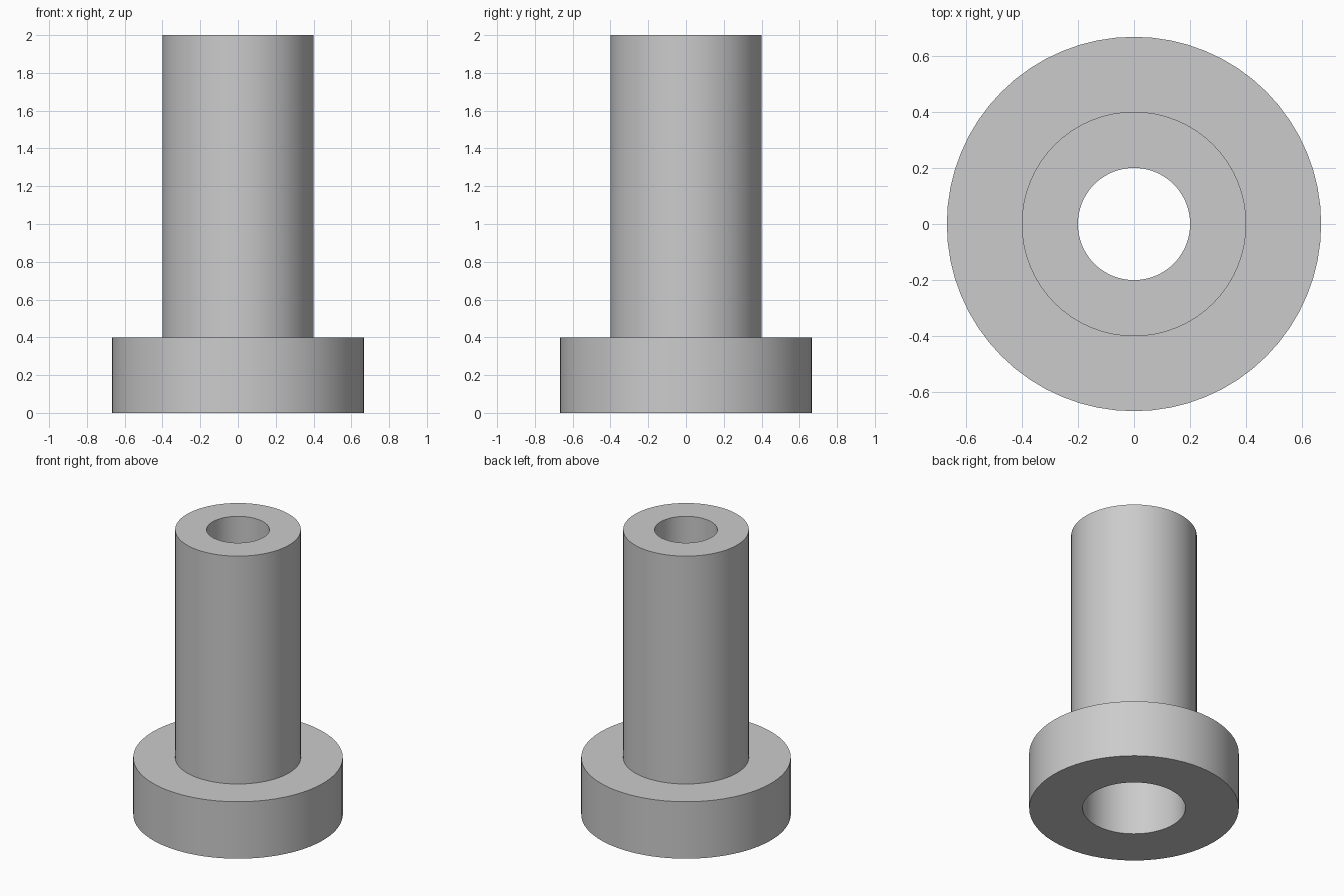
import bpy
import bmesh
import math

cube = bpy.data.objects.get("Cube")
if cube:
    bpy.data.objects.remove(cube, do_unlink=True)

SEGMENTS = 64

# Plain grey finish
grey = bpy.data.materials.new("plain_grey")
grey.use_nodes = True
colour = (0.6, 0.6, 0.6, 1)
grey.diffuse_color = colour
grey.node_tree.nodes["Principled BSDF"].inputs["Base Color"].default_value = colour


def lathe(name, profile):
    """Spin a closed (radius, height) profile around the z axis."""
    bm = bmesh.new()
    verts = [bm.verts.new((r, 0, z)) for r, z in profile]
    edges = [bm.edges.new((v, verts[(i + 1) % len(verts)]))
             for i, v in enumerate(verts)]
    bmesh.ops.spin(bm, geom=verts + edges, cent=(0, 0, 0), axis=(0, 0, 1),
                   angle=math.tau, steps=SEGMENTS, use_merge=True)
    bmesh.ops.remove_doubles(bm, verts=bm.verts, dist=1e-4)
    bmesh.ops.recalc_face_normals(bm, faces=bm.faces)
    mesh = bpy.data.meshes.new(name)
    bm.to_mesh(mesh)
    bm.free()
    mesh.materials.append(grey)
    obj = bpy.data.objects.new(name, mesh)
    bpy.context.collection.objects.link(obj)
    bpy.ops.object.select_all(action="DESELECT")
    obj.select_set(True)
    bpy.context.view_layer.objects.active = obj
    bpy.ops.object.shade_smooth_by_angle(angle=math.radians(30))
    return obj


# Flanged sleeve: wide foot, narrow tube, through bore and wider pocket below
flange_r, tube_r, bore_r, pocket_r = 0.667, 0.4, 0.2, 0.327
flange_top, pocket_top, height = 0.4, 0.4, 2.0

lathe("flanged_sleeve", [
    (pocket_r, 0), (flange_r, 0),
    (flange_r, flange_top), (tube_r, flange_top),
    (tube_r, height), (bore_r, height),
    (bore_r, pocket_top), (pocket_r, pocket_top),
])
